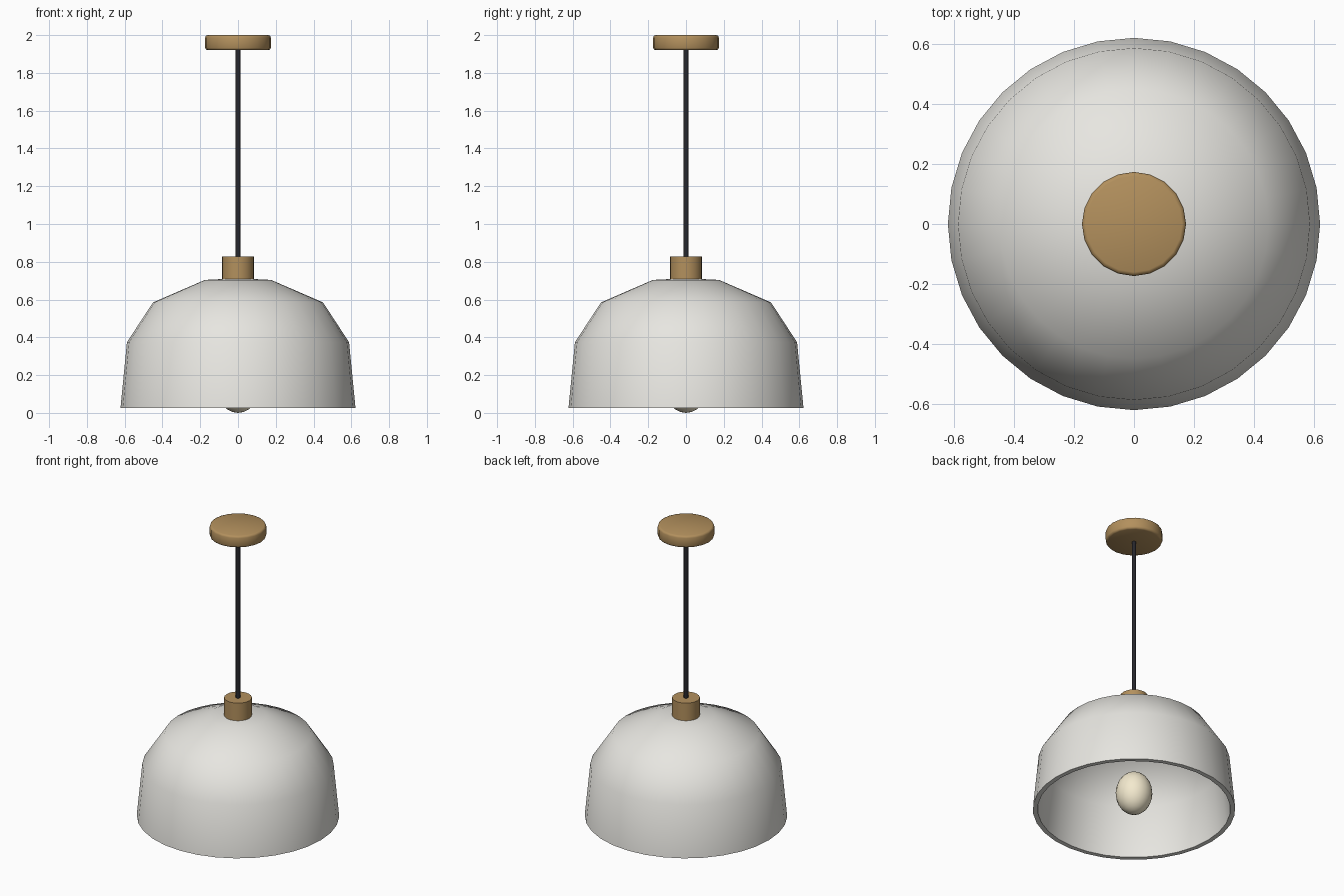
import bpy, bmesh, math

if "Cube" in bpy.data.objects:
    bpy.data.objects.remove(bpy.data.objects["Cube"])


def material(name, color):
    m = bpy.data.materials.new(name)
    m.diffuse_color = (*color, 1)
    m.use_nodes = True
    m.node_tree.nodes["Principled BSDF"].inputs["Base Color"].default_value = m.diffuse_color
    return m


def lathe(name, profile, sides, mat, angle=40):
    """Revolve an (r, z) profile that starts and ends on the axis."""
    bm = bmesh.new()
    rings = [[bm.verts.new((r * math.cos(2 * math.pi * i / sides),
                            r * math.sin(2 * math.pi * i / sides), z))
              for i in range(sides)] if r > 0 else [bm.verts.new((0, 0, z))] * sides
             for r, z in profile]
    for a, b in zip(rings, rings[1:]):
        for i in range(sides):
            j = (i + 1) % sides
            bm.faces.new(list(dict.fromkeys((a[i], a[j], b[j], b[i]))))
    bmesh.ops.recalc_face_normals(bm, faces=bm.faces)
    mesh = bpy.data.meshes.new(name)
    bm.to_mesh(mesh)
    bm.free()
    mesh.materials.append(mat)
    obj = bpy.data.objects.new(name, mesh)
    bpy.context.collection.objects.link(obj)
    bpy.ops.object.select_all(action='DESELECT')
    obj.select_set(True)
    bpy.context.view_layer.objects.active = obj
    bpy.ops.object.shade_smooth_by_angle(angle=math.radians(angle))
    return obj


def rod(name, r, z0, z1, sides, mat):
    return lathe(name, [(0, z0), (r, z0), (r, z1), (0, z1)], sides, mat)


brass = material("brass", (0.45, 0.28, 0.11))
enamel = material("enamel", (0.80, 0.79, 0.75))
black = material("black_cord", (0.02, 0.02, 0.025))
glass = material("warm_glass", (0.90, 0.82, 0.62))

# Ceiling canopy with rounded rims
lathe("ceiling_canopy", [(0, 1.92), (0.161, 1.92), (0.170, 1.924), (0.174, 1.933),
                         (0.174, 1.987), (0.170, 1.996), (0.161, 2.0), (0, 2.0)],
      20, brass, 50)

# Hanging cord and collar
rod("cord", 0.014, 0.80, 1.93, 12, black)
rod("collar", 0.085, 0.69, 0.828, 20, brass)

# Shade: outer skin down to the rim, then inner skin back up
lathe("shade", [(0, 0.713), (0.175, 0.704), (0.45, 0.585), (0.588, 0.374), (0.622, 0.027),
                (0.592, 0.027), (0.558, 0.362), (0.43, 0.561), (0.167, 0.675), (0, 0.683)],
      32, enamel)

# Bulb
lathe("bulb", [(0.113 * math.sin(math.pi * i / 12) if 0 < i < 12 else 0,
                0.14 - 0.14 * math.cos(math.pi * i / 12)) for i in range(13)],
      20, glass)
